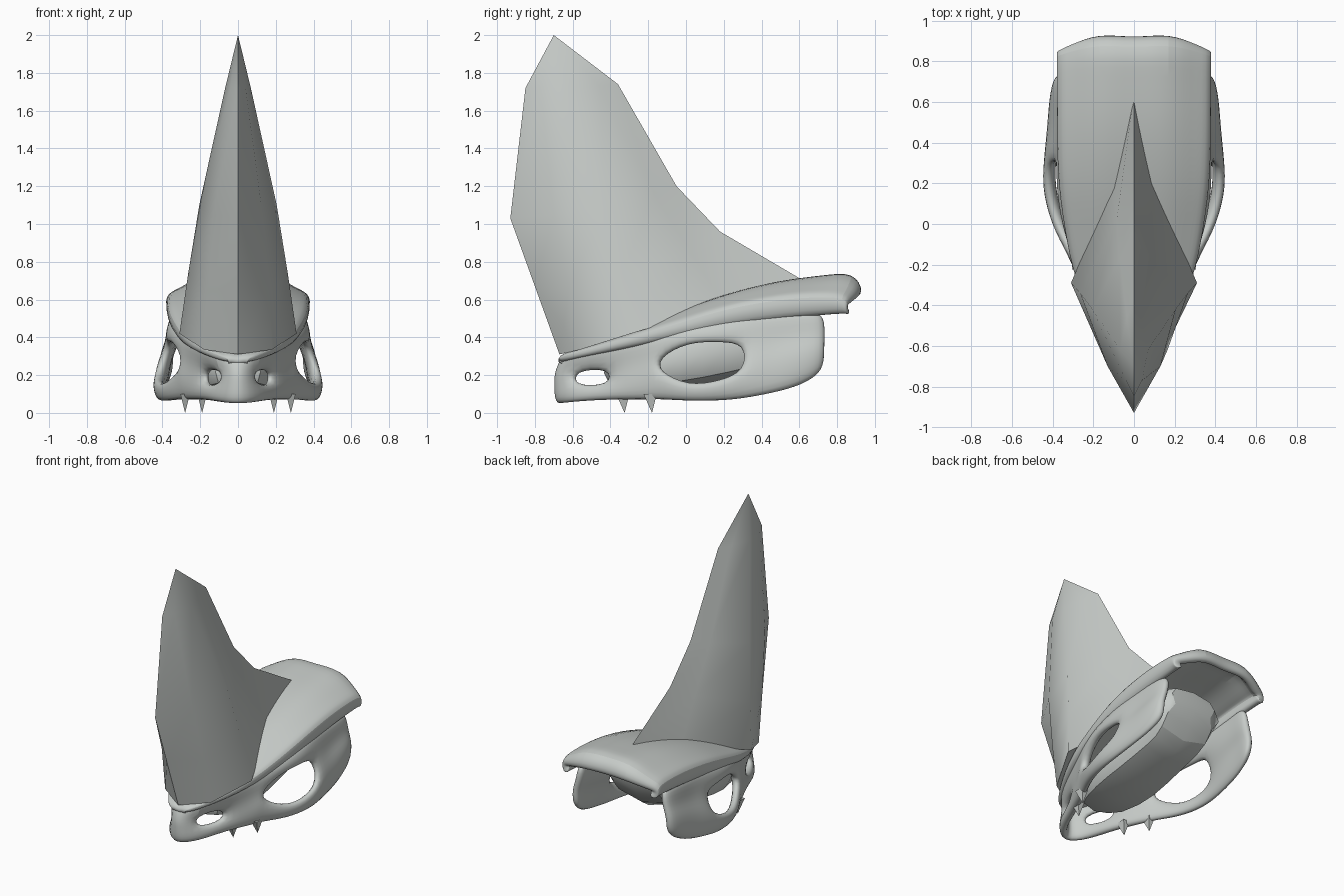
import bpy
import bmesh

cube = bpy.data.objects.get("Cube")
if cube:
    bpy.data.objects.remove(cube, do_unlink=True)

bone = bpy.data.materials.new("pale_grey_bone")
bone.use_nodes = True
bone_colour = (0.57, 0.6, 0.58, 1)
bone.diffuse_color = bone_colour
bone.node_tree.nodes["Principled BSDF"].inputs["Base Color"].default_value = bone_colour


def finish(name, mesh_builder, mirror=True, thickness=0, subdivisions=0, angle=0.6):
    """Turn a bmesh into a shaded object with its modifiers."""
    mesh = bpy.data.meshes.new(name)
    mesh_builder.to_mesh(mesh)
    mesh_builder.free()
    mesh.materials.append(bone)
    obj = bpy.data.objects.new(name, mesh)
    bpy.context.collection.objects.link(obj)
    if mirror:
        mod = obj.modifiers.new("mirror", "MIRROR")
        mod.use_clip = True
    if thickness:
        mod = obj.modifiers.new("thickness", "SOLIDIFY")
        mod.thickness = thickness
        mod.offset = -1
    if subdivisions:
        mod = obj.modifiers.new("rounding", "SUBSURF")
        mod.levels = mod.render_levels = subdivisions
    bpy.ops.object.select_all(action="DESELECT")
    obj.select_set(True)
    bpy.context.view_layer.objects.active = obj
    bpy.ops.object.shade_smooth_by_angle(angle=angle)


def loft(rows, holes=(), closed=False):
    """Bridge rows of points with quads, leaving out the listed cells."""
    bm = bmesh.new()
    grid = [[bm.verts.new(p) for p in row] for row in rows]
    count = len(grid[0])
    for i in range(len(grid) - 1):
        for j in range(count if closed else count - 1):
            if (i, j) not in holes:
                k = (j + 1) % count
                bm.faces.new((grid[i][j], grid[i + 1][j], grid[i + 1][k], grid[i][k]))
    return bm, grid


# Side walls: each station lists x, z for jaw edge, hole bottom, hole top, brow
stations = [
    (-.74, (0, .045), (0, .16), (0, .22), (0, .3)),
    (-.61, (.14, .06), (.12, .15), (.1, .22), (.14, .33)),
    (-.42, (.2, .07), (.2, .15), (.19, .23), (.22, .37)),
    (-.22, (.29, .065), (.3, .17), (.27, .27), (.29, .4)),
    (-.16, (.32, .065), (.33, .23), (.31, .29), (.31, .42)),
    (0, (.4, .055), (.42, .14), (.37, .38), (.34, .46)),
    (.18, (.44, .055), (.465, .17), (.4, .38), (.36, .5)),
    (.31, (.445, .07), (.45, .23), (.39, .37), (.37, .52)),
    (.46, (.44, .1), (.42, .29), (.37, .37), (.37, .53)),
    (.62, (.42, .14), (.42, .33), (.37, .4), (.37, .54)),
    (.74, (.39, .22), (.4, .34), (.37, .42), (.35, .54)),
]
walls = [[(x, y, z) for x, z in pairs] for y, *pairs in stations]
walls[0][3] = (0, -.67, .31)
nostril, orbit = {(1, 1)}, {(4, 1), (5, 1), (6, 1)}
bm, _ = loft(walls, nostril | orbit)
finish("snout_and_cheek_arches", bm, thickness=.065, subdivisions=2)

# Head shield: y, half width, middle height, edge height, rim height, edge setback
shield = [
    (-.69, .07, .31, .3, .26, 0),
    (-.55, .17, .35, .33, .29, 0),
    (-.29, .3, .45, .41, .34, 0),
    (0, .355, .56, .5, .4, 0),
    (.22, .385, .64, .57, .45, 0),
    (.5, .39, .71, .62, .49, 0),
    (.74, .39, .735, .63, .51, .02),
    (.9, .39, .755, .62, .52, .06),
    (.96, .39, .64, .57, .51, .11),
]
rows = []
for y, w, mid, edge, rim, back in shield:
    rows.append([
        (0, y - back / 4, mid - .01),
        (w * .45, y, mid),
        (w * .82, y - back * .6, mid * .25 + edge * .75),
        (w, y - back, edge),
        (w * .96, y - back, rim),
    ])
# Columns run outward and rows run backward, so reverse to face upward
bm, _ = loft(rows)
bmesh.ops.reverse_faces(bm, faces=bm.faces[:])
finish("head_shield", bm, thickness=.07, subdivisions=2)

# Tall blade crest: front ridge, front shoulder, widest flank, rear flank, rear ridge
crest = [
    [(0, -.67, .31), (.18, -.56, .335), (.31, -.29, .42), (.1, .2, .57), (0, .64, .69)],
    [(0, -.8, .67), (.165, -.62, .65), (.265, -.34, .73), (.085, .02, .86), (0, .18, .96)],
    [(0, -.93, 1.03), (.13, -.7, 1.05), (.205, -.42, 1.1), (.07, -.17, 1.16), (0, -.05, 1.2)],
    [(0, -.85, 1.72), (.04, -.77, 1.72), (.068, -.62, 1.72), (.035, -.46, 1.73), (0, -.36, 1.74)],
]
rings = [ring + [(-x, y, z) for x, y, z in ring[3:0:-1]] for ring in crest]
bm, grid = loft(rings, closed=True)
tip = bm.verts.new((0, -.7, 2))
top = grid[-1]
for a, b in zip(top, top[1:] + top[:1]):
    bm.faces.new((a, b, tip))
bm.faces.new(grid[0])
bmesh.ops.recalc_face_normals(bm, faces=bm.faces[:])
finish("blade_crest", bm, mirror=False, angle=.9)

# Inner braincase with a broad palate and a steep back wall: y, half width, bottom, top
core = [
    (-.46, .17, .1, .32),
    (-.15, .3, .1, .4),
    (.08, .29, .12, .5),
    (.36, .27, .18, .58),
    (.5, .27, .22, .6),
    (.62, .32, .46, .62),
]
rings = [[(-w, y, lo), (w, y, lo), (w * .9, y, hi), (-w * .9, y, hi)] for y, w, lo, hi in core]
bm, grid = loft(rings, closed=True)
bm.faces.new(grid[0])
bm.faces.new(grid[-1])
bmesh.ops.recalc_face_normals(bm, faces=bm.faces[:])
finish("braincase", bm, mirror=False, subdivisions=1)

# Two pairs of small pointed teeth
for label, x, y in (("front", .19, -.33), ("rear", .28, -.185)):
    for side, sign in (("left", 1), ("right", -1)):
        bm = bmesh.new()
        base = [bm.verts.new((sign * x + dx, y + dy, .1))
                for dx, dy in ((-.025, -.04), (.025, -.04), (.025, .03), (-.025, .03))]
        point = bm.verts.new((sign * x, y + .005, 0))
        for a, b in zip(base, base[1:] + base[:1]):
            bm.faces.new((a, b, point))
        bm.faces.new(base)
        bmesh.ops.recalc_face_normals(bm, faces=bm.faces[:])
        finish(f"{side}_{label}_tooth", bm, mirror=False)
